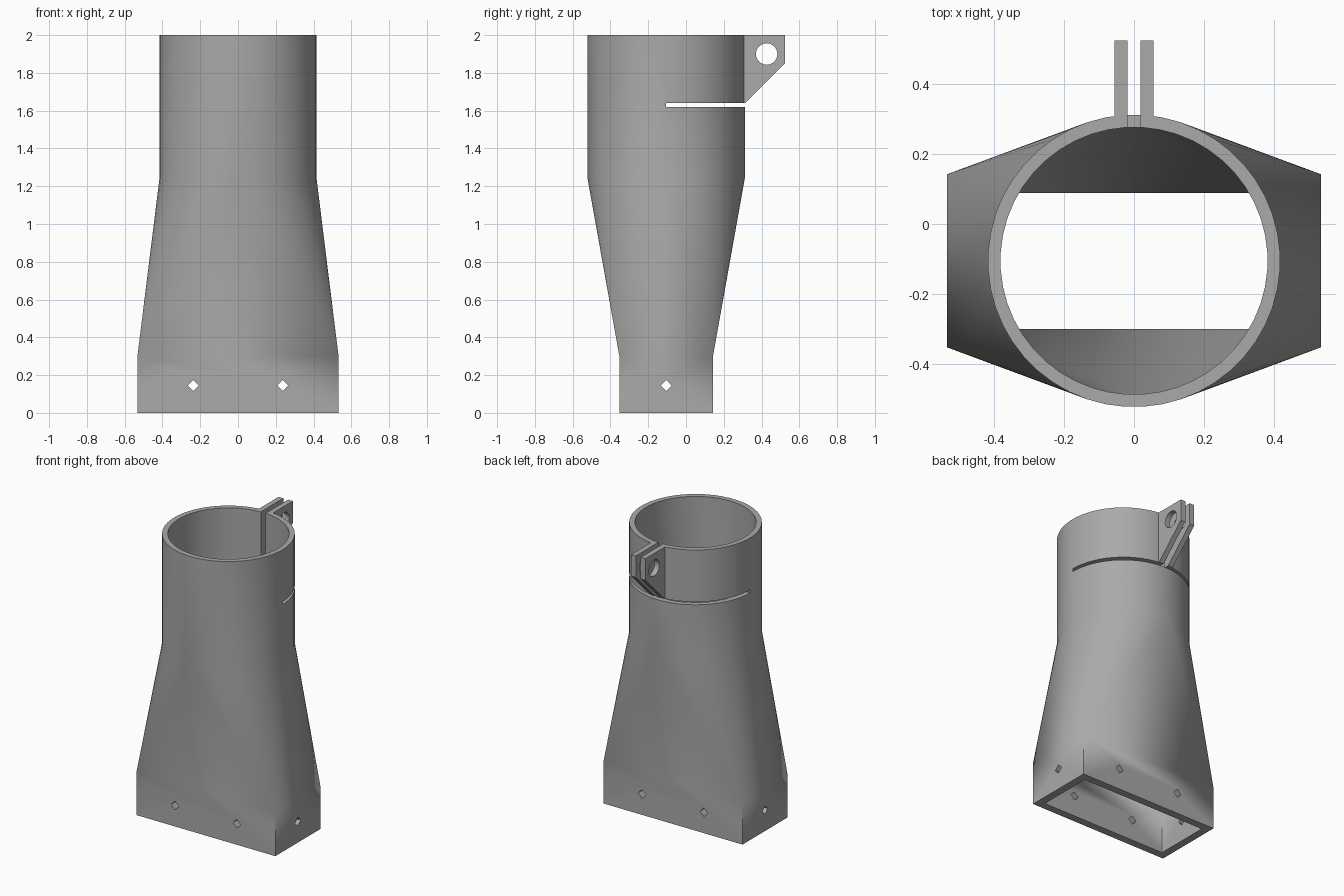
import bpy, bmesh, math

cube = bpy.data.objects.get("Cube")
if cube:
    bpy.data.objects.remove(cube, do_unlink=True)

CY = -0.105          # duct axis in y
SEGMENTS = 48
BASE_TOP, TUBE_BOTTOM, SLIT_BOTTOM, SLIT_TOP, TOP = 0.295, 1.24, 1.62, 1.64, 2.0

grey = bpy.data.materials.new("plain_grey")
grey.use_nodes = True
colour = (0.4, 0.4, 0.4, 1)
grey.diffuse_color = colour
grey.node_tree.nodes["Principled BSDF"].inputs["Base Color"].default_value = colour


def finish(name, bm):
    """Turn a bmesh into a coloured object."""
    bmesh.ops.recalc_face_normals(bm, faces=bm.faces)
    mesh = bpy.data.meshes.new(name)
    bm.to_mesh(mesh)
    bm.free()
    mesh.materials.append(grey)
    obj = bpy.data.objects.new(name, mesh)
    bpy.context.collection.objects.link(obj)
    return obj


def activate(obj):
    bpy.ops.object.select_all(action='DESELECT')
    obj.select_set(True)
    bpy.context.view_layer.objects.active = obj


def cut(obj, cutter):
    """Subtract the cutter from the object and remove the cutter."""
    cutter.hide_render = True
    activate(obj)
    mod = obj.modifiers.new("cut", 'BOOLEAN')
    mod.operation, mod.solver, mod.object = 'DIFFERENCE', 'EXACT', cutter
    bpy.ops.object.modifier_apply(modifier=mod.name)
    bpy.data.objects.remove(cutter, do_unlink=True)


def box(name, low, high):
    bm = bmesh.new()
    bmesh.ops.create_cube(bm, size=1)
    for v in bm.verts:
        v.co = [low[i] if v.co[i] < 0 else high[i] for i in range(3)]
    return finish(name, bm)


def rod(sides, radius, length, location, rotation):
    bpy.ops.mesh.primitive_cylinder_add(vertices=sides, radius=radius, depth=length,
                                        location=location, rotation=rotation)
    obj = bpy.context.object
    obj.data.materials.append(grey)
    return obj


def wall(bm, half_x, half_y, radius):
    """Rectangle-to-round skin; returns its bottom and top loops."""
    signs = ((1, 1), (-1, 1), (-1, -1), (1, -1))
    rects = [[bm.verts.new((sx * half_x, CY + sy * half_y, z)) for sx, sy in signs]
             for z in (0, BASE_TOP)]
    angles = [(i + 0.5) * math.tau / SEGMENTS for i in range(SEGMENTS)]
    rings = [[bm.verts.new((radius * math.cos(a), CY + radius * math.sin(a), z))
              for a in angles] for z in (TUBE_BOTTOM, TOP)]
    for low, high in (rects, rings):
        n = len(low)
        for i in range(n):
            j = (i + 1) % n
            bm.faces.new((low[i], low[j], high[j], high[i]))
    # fan from each corner to its quarter arc, flat panel between corners
    quarter = SEGMENTS // 4
    corners, ring = rects[1], rings[0]
    for i in range(SEGMENTS):
        c, j = i // quarter, (i + 1) % SEGMENTS
        if j // quarter == c:
            bm.faces.new((corners[c], ring[j], ring[i]))
        else:
            bm.faces.new((corners[c], corners[j // quarter], ring[j], ring[i]))
    return rects[0], rings[1]


# Hollow duct
bm = bmesh.new()
outer = wall(bm, 0.533, 0.247, 0.417)
inner = wall(bm, 0.48, 0.194, 0.381)
for out_loop, in_loop in zip(outer, inner):
    n = len(out_loop)
    for i in range(n):
        j = (i + 1) % n
        bm.faces.new((out_loop[i], out_loop[j], in_loop[j], in_loop[i]))
duct = finish("duct_body", bm)

# Clamp slits
cut(duct, box("ring_slit", (-0.6, CY, SLIT_BOTTOM), (0.6, 0.6, SLIT_TOP)))
cut(duct, box("clamp_gap", (-0.018, 0.1, SLIT_BOTTOM + 0.01), (0.018, 0.6, 2.1)))

# Diamond screw holes
for x in (-0.237, 0.237):
    cut(duct, rod(4, 0.03, 2, (x, CY, 0.145), (math.pi / 2, 0, 0)))
cut(duct, rod(4, 0.03, 2, (0, CY, 0.145), (0, math.pi / 2, 0)))

# Clamp ears
profile = ((0.28, SLIT_TOP), (0.312, SLIT_TOP), (0.523, 1.85), (0.523, TOP), (0.28, TOP))
ears = []
for side, name in ((1, "left_clamp_ear"), (-1, "right_clamp_ear")):
    bm = bmesh.new()
    face = bm.faces.new([bm.verts.new((side * 0.018, y, z)) for y, z in profile])
    ext = bmesh.ops.extrude_face_region(bm, geom=[face])
    for v in ext["geom"]:
        if isinstance(v, bmesh.types.BMVert):
            v.co.x = side * 0.055
    ear = finish(name, bm)
    cut(ear, rod(20, 0.057, 0.3, (side * 0.036, 0.427, 1.9), (0, math.pi / 2, 0)))
    ears.append(ear)

# Smooth curved faces, keep edges sharp
for obj in [duct] + ears:
    activate(obj)
    bpy.ops.object.shade_smooth_by_angle(angle=math.radians(30))
